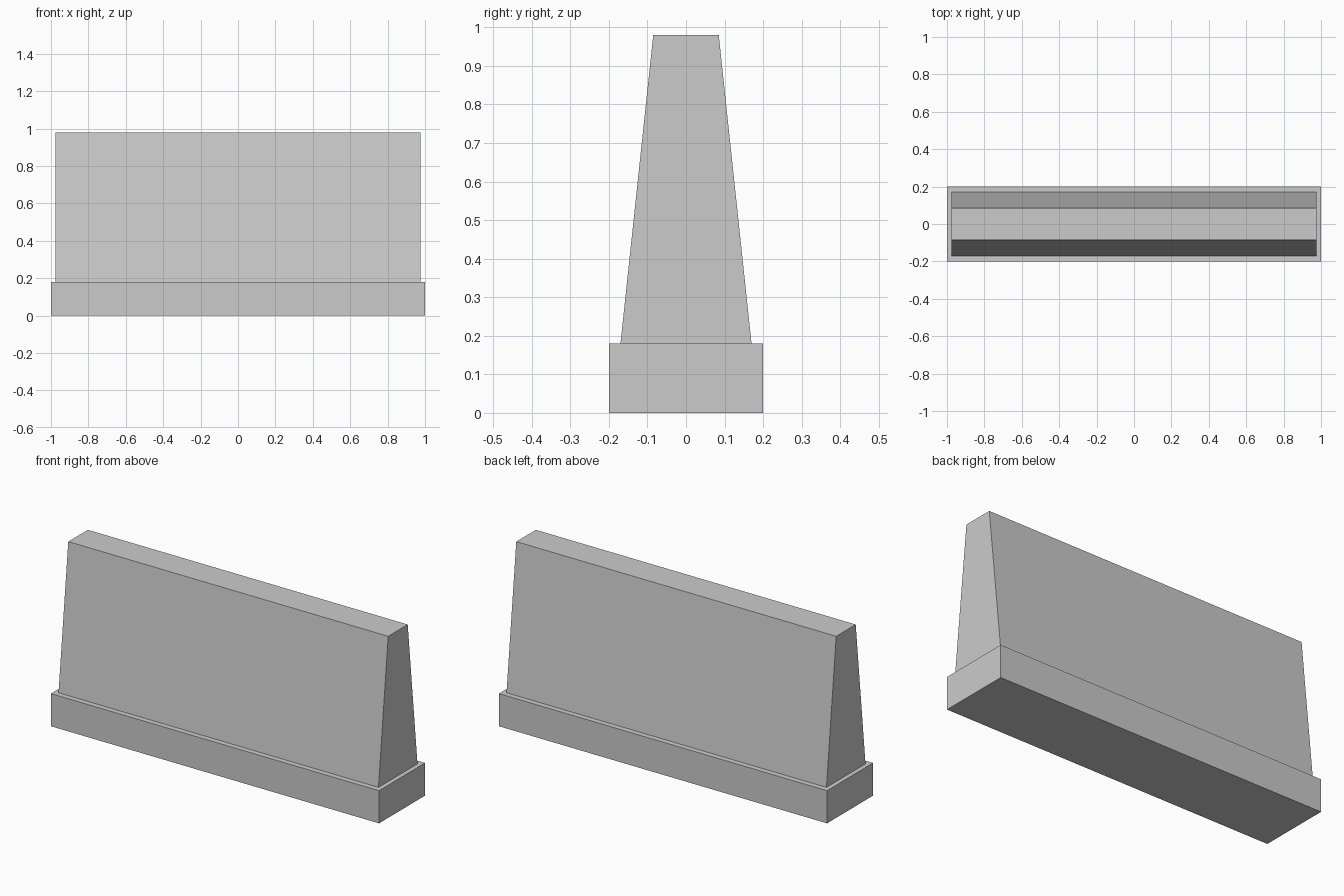
import bpy

if "Cube" in bpy.data.objects:
    bpy.data.objects.remove(bpy.data.objects["Cube"])


def extrude_profile(name, profile, half_length):
    """Extrude a closed (y, z) profile along x, centred on x = 0."""
    n = len(profile)
    verts = [(x, y, z) for x in (-half_length, half_length) for y, z in profile]
    faces = [tuple(reversed(range(n))), tuple(range(n, 2 * n))]
    faces += [(i, (i + 1) % n, n + (i + 1) % n, n + i) for i in range(n)]
    mesh = bpy.data.meshes.new(name)
    mesh.from_pydata(verts, [], faces)
    obj = bpy.data.objects.new(name, mesh)
    bpy.context.collection.objects.link(obj)
    return obj


def trapezoid(bottom, top, z0, z1):
    return [(-bottom, z0), (bottom, z0), (top, z1), (-top, z1)]


# Rectangular footing
extrude_profile("barrier_base", trapezoid(0.2, 0.2, 0.0, 0.18), 1.0)

# Tapered wall standing on the footing
extrude_profile("barrier_wall", trapezoid(0.17, 0.085, 0.18, 0.98), 0.975)
